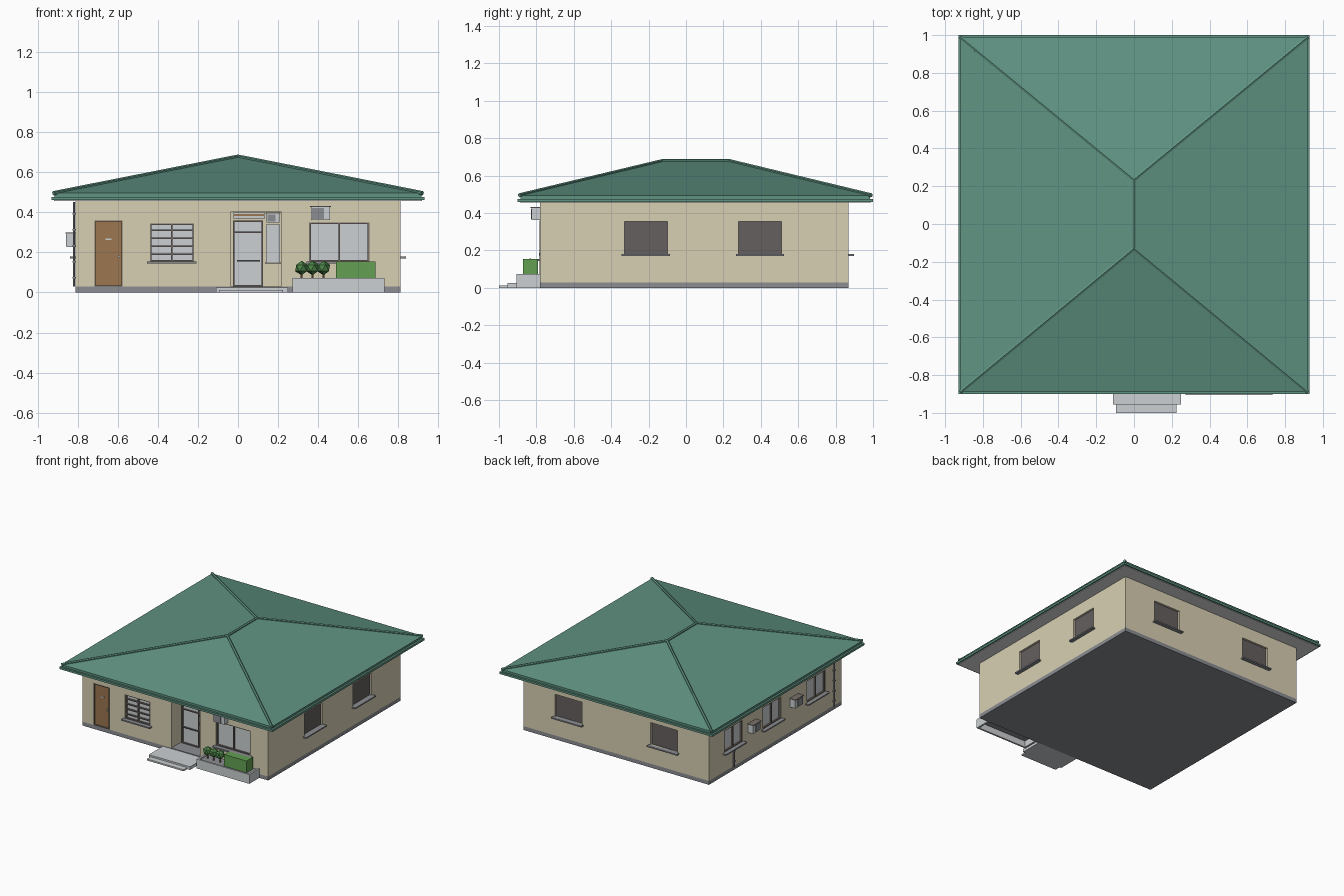
import bpy, bmesh
from mathutils import Vector

cube = bpy.data.objects.get("Cube")
if cube:
    bpy.data.objects.remove(cube, do_unlink=True)


def material(name, code):
    """Flat colour from a display hex code, stored as linear values."""
    srgb = [int(code[i:i + 2], 16) / 255 for i in (0, 2, 4)]
    col = [c / 12.92 if c < 0.04 else ((c + 0.055) / 1.055) ** 2.4 for c in srgb] + [1]
    m = bpy.data.materials.new(name)
    m.use_nodes = True
    m.diffuse_color = col
    m.node_tree.nodes["Principled BSDF"].inputs["Base Color"].default_value = col
    return m


ROOF = material("roof green", "5f9382")
WALL = material("wall cream", "d8d0b4")
PALE = material("pale concrete", "ccd0d2")
SOFFIT = material("soffit white", "e2e2e2")
BASE = material("plinth grey", "8b8d92")
DARK = material("dark glass", "64605e")
FRAME = material("frame brown grey", "78706a")
WOOD = material("door wood", "9c7650")
LEAF = material("leaf green", "63a053")
SHRUB = material("shrub green", "4c8548")


def finish(name, bm, mat):
    mesh = bpy.data.meshes.new(name)
    bmesh.ops.recalc_face_normals(bm, faces=bm.faces)
    bm.to_mesh(mesh)
    bm.free()
    mesh.materials.append(mat)
    ob = bpy.data.objects.new(name, mesh)
    bpy.context.scene.collection.objects.link(ob)
    return ob


def add_box(bm, lo, hi):
    lo, hi = Vector(lo), Vector(hi)
    for v in bmesh.ops.create_cube(bm, size=1)["verts"]:
        v.co = (lo + hi) / 2 + v.co * (hi - lo)


def box(name, mat, lo, hi):
    bm = bmesh.new()
    add_box(bm, lo, hi)
    return finish(name, bm, mat)


def bar(name, mat, a, b, r, sides=6):
    """Round bar between two points."""
    a, b = Vector(a), Vector(b)
    bm = bmesh.new()
    bmesh.ops.create_cone(bm, cap_ends=True, segments=sides, radius1=r, radius2=r, depth=(b - a).length)
    turn = (b - a).to_track_quat("Z", "Y")
    for v in bm.verts:
        v.co = (a + b) / 2 + turn @ v.co
    return finish(name, bm, mat)


X, FRONT, BACK, EAVE = 0.81, -0.78, 0.87, 0.465
PLINTH = 0.03
# wall: axis along which depth is measured, plane position, outward sign
WALLS = {"front": (1, FRONT, -1), "back": (1, BACK, 1), "left": (0, X, 1), "right": (0, -X, -1),
         "porch": (1, FRONT + 0.13, -1)}


def span(wall, u, d, z):
    """Corners of a box given along-wall, outward and height ranges."""
    axis, pos, sign = WALLS[wall]
    depth = sorted(pos + sign * k for k in d)
    x, y = (depth, u) if axis == 0 else (u, depth)
    return (x[0], y[0], z[0]), (x[1], y[1], z[1])


def on_wall(name, mat, wall, u, d, z):
    return box(name, mat, *span(wall, u, d, z))


cutters = bmesh.new()
DEPTH = 0.02


def cut(wall, u, z, depth=DEPTH):
    add_box(cutters, *span(wall, u, (-depth, 0.1), z))


def frame(name, wall, u, z, d, verticals=(), bars=(), t=0.008):
    """Rectangular frame with optional mullions and cross bars."""
    for i, x in enumerate((u[0] + t / 2, u[1] - t / 2, *verticals)):
        on_wall(f"{name}_upright_{i}", FRAME, wall, (x - t / 2, x + t / 2), d, z)
    for i, h in enumerate((z[0] + t / 2, z[1] - t / 2, *bars)):
        on_wall(f"{name}_rail_{i}", FRAME, wall, u, d, (h - t / 2, h + t / 2))


def window(name, wall, u, z, glass, verticals=(), bars=(), framed=True):
    cut(wall, u, z)
    on_wall(name + "_glass", glass, wall, u, (-DEPTH, -DEPTH + 0.004), z)
    if framed:
        frame(name, wall, u, z, (-DEPTH, -0.004), verticals, bars)
    on_wall(name + "_sill", BASE, wall, (u[0] - 0.014, u[1] + 0.014), (-DEPTH, 0.028), (z[0] - 0.01, z[0]))


# Windows
PANE = (0.18, 0.355)
for i, y in enumerate((-0.33, 0.28)):
    window(f"left_window_{i}", "left", (y, y + 0.23), PANE, DARK, framed=False)
for i, x in enumerate((-0.535, 0.3)):
    window(f"back_window_{i}", "back", (x, x + 0.235), PANE, DARK, framed=False)
for i, y in enumerate((-0.58, -0.03, 0.45)):
    window(f"right_window_{i}", "right", (y, y + 0.23), PANE, PALE, (y + 0.115,))
window("barred_window", "front", (-0.44, -0.22), (0.155, 0.345), PALE, (-0.33,), (0.19, 0.23, 0.27, 0.31))
window("wide_window", "front", (0.355, 0.655), (0.155, 0.35), PALE, (0.505,))

# Side door
cut("front", (-0.715, -0.577), (0, 0.36))
on_wall("side_door", WOOD, "front", (-0.712, -0.58), (-DEPTH, -0.012), (PLINTH, 0.355))
frame("side_door_frame", "front", (-0.715, -0.577), (PLINTH, 0.36), (-DEPTH, 0.002), t=0.005)
on_wall("side_door_plate", PALE, "front", (-0.66, -0.63), (-0.012, -0.008), (0.262, 0.27))
bar("side_door_knob", PALE, (-0.595, FRONT + 0.012, 0.18), (-0.595, FRONT - 0.006, 0.18), 0.006, 8)

# Recessed porch with entrance door, transom and side light
cut("front", (-0.035, 0.215), (0, 0.405), 0.13)
on_wall("entrance_door", PALE, "porch", (-0.025, 0.125), (0, 0.008), (PLINTH, 0.36))
frame("entrance_frame", "porch", (-0.025, 0.125), (PLINTH, 0.36), (0, 0.016), (), (0.3,))
on_wall("door_handle_rail", DARK, "porch", (-0.005, 0.11), (0, 0.02), (0.155, 0.162))
on_wall("transom", PALE, "porch", (-0.025, 0.135), (0, 0.008), (0.37, 0.4))
on_wall("transom_strip", WOOD, "porch", (-0.02, 0.13), (0, 0.012), (0.382, 0.392))
on_wall("side_light", PALE, "porch", (0.14, 0.21), (0, 0.008), (0.15, 0.34))
on_wall("side_light_sill", FRAME, "porch", (0.135, 0.214), (0, 0.014), (0.144, 0.15))


# Cooling units
def cooler(name, wall, u, z, w=0.095, h=0.065, d=0.045):
    on_wall(name + "_case", PALE, wall, (u, u + w), (-0.01, d), (z, z + h))
    on_wall(name + "_grille", BASE, wall, (u + 0.005, u + w * 0.7), (d, d + 0.004), (z + 0.005, z + h - 0.005))
    on_wall(name + "_cover", FRAME, wall, (u - 0.005, u + w + 0.005), (-0.01, d + 0.006), (z + h, z + h + 0.005))


cooler("front_cooler", "front", 0.363, 0.362)
cooler("porch_cooler", "porch", 0.142, 0.35, 0.066, 0.045)
for i, y in enumerate((-0.235, 0.29)):
    cooler(f"right_cooler_{i}", "right", y, 0.228)

# Walls with the openings cut out
walls = box("walls", WALL, (-X, FRONT, PLINTH), (X, BACK, EAVE))
tool = finish("opening_cutter", cutters, WALL)
tool.hide_render = True
mod = walls.modifiers.new("openings", "BOOLEAN")
mod.object, mod.operation, mod.solver = tool, "DIFFERENCE", "EXACT"
bpy.context.view_layer.objects.active = walls
bpy.ops.object.modifier_apply(modifier=mod.name)
bpy.data.objects.remove(tool, do_unlink=True)
box("plinth", BASE, (-X, FRONT, 0), (X, BACK, PLINTH))

# Drain pipes with clips
for i, (y, top) in enumerate(((-0.68, 0.45), (0.57, 0.165))):
    bar(f"drain_pipe_{i}", BASE, (-X - 0.008, y, PLINTH), (-X - 0.008, y, top), 0.006, 8)
    for k in range(int(top / 0.08)):
        z = 0.07 + k * 0.08
        on_wall(f"pipe_clip_{i}_{k}", BASE, "right", (y - 0.01, y + 0.01), (0, 0.016), (z, z + 0.006))

# Roof: soffit, gutter, trim band, hipped slopes and caps
RX, RF, RB = 0.93, -0.9, 1.0


def eave(name, mat, inset, z0, z1):
    box(name, mat, (inset - RX, RF + inset, z0), (RX - inset, RB - inset, z1))


eave("soffit", SOFFIT, 0.012, 0.456, 0.466)
eave("gutter", ROOF, 0, 0.46, 0.476)
eave("roof_band", ROOF, 0.015, 0.476, 0.495)

bm = bmesh.new()
IN, RIM, TOP = 0.01, 0.495, 0.677
corners = [(IN - RX, RF + IN, RIM), (RX - IN, RF + IN, RIM), (RX - IN, RB - IN, RIM), (IN - RX, RB - IN, RIM)]
ridge = [(0, -0.13, TOP), (0, 0.235, TOP)]
a, b, c, d, e, f = [bm.verts.new(p) for p in corners + ridge]
for face in ((a, b, e), (b, c, f, e), (c, d, f), (d, a, e, f), (d, c, b, a)):
    bm.faces.new(face)
finish("hipped_roof", bm, ROOF)
for i, p in enumerate(corners):
    bar(f"hip_cap_{i}", ROOF, p, ridge[i // 2], 0.011)
bar("ridge_cap", ROOF, *ridge, 0.011)

# Entrance steps
box("upper_step", PALE, (-0.11, -0.955, 0), (0.25, FRONT, 0.025))
box("lower_step", PALE, (-0.095, -1, 0), (0.225, -0.955, 0.012))

# Planter, open underneath
P0, P1, PF, PH, T = 0.272, 0.732, -0.905, 0.073, 0.014
box("planter_front", PALE, (P0, PF, 0), (P1, PF + T, PH))
for side, x in (("right", P0), ("left", P1 - T)):
    box(f"planter_{side}", PALE, (x, PF + T, 0), (x + T, FRONT, PH))
box("planter_bed", BASE, (P0 + T, PF + T, 0.05), (P1 - T, FRONT, 0.062))

# Hedge and small round shrubs
box("hedge", LEAF, (0.49, -0.872, 0.06), (0.685, -0.792, 0.155))
for i in range(3):
    x, y = 0.317 + i * 0.055, -0.832
    bar(f"shrub_stem_{i}", WOOD, (x, y, 0.055), (x, y, 0.115), 0.005)
    bm = bmesh.new()
    bmesh.ops.create_icosphere(bm, subdivisions=1, radius=0.036)
    bmesh.ops.translate(bm, verts=bm.verts, vec=(x, y, 0.122))
    finish(f"shrub_head_{i}", bm, SHRUB)
